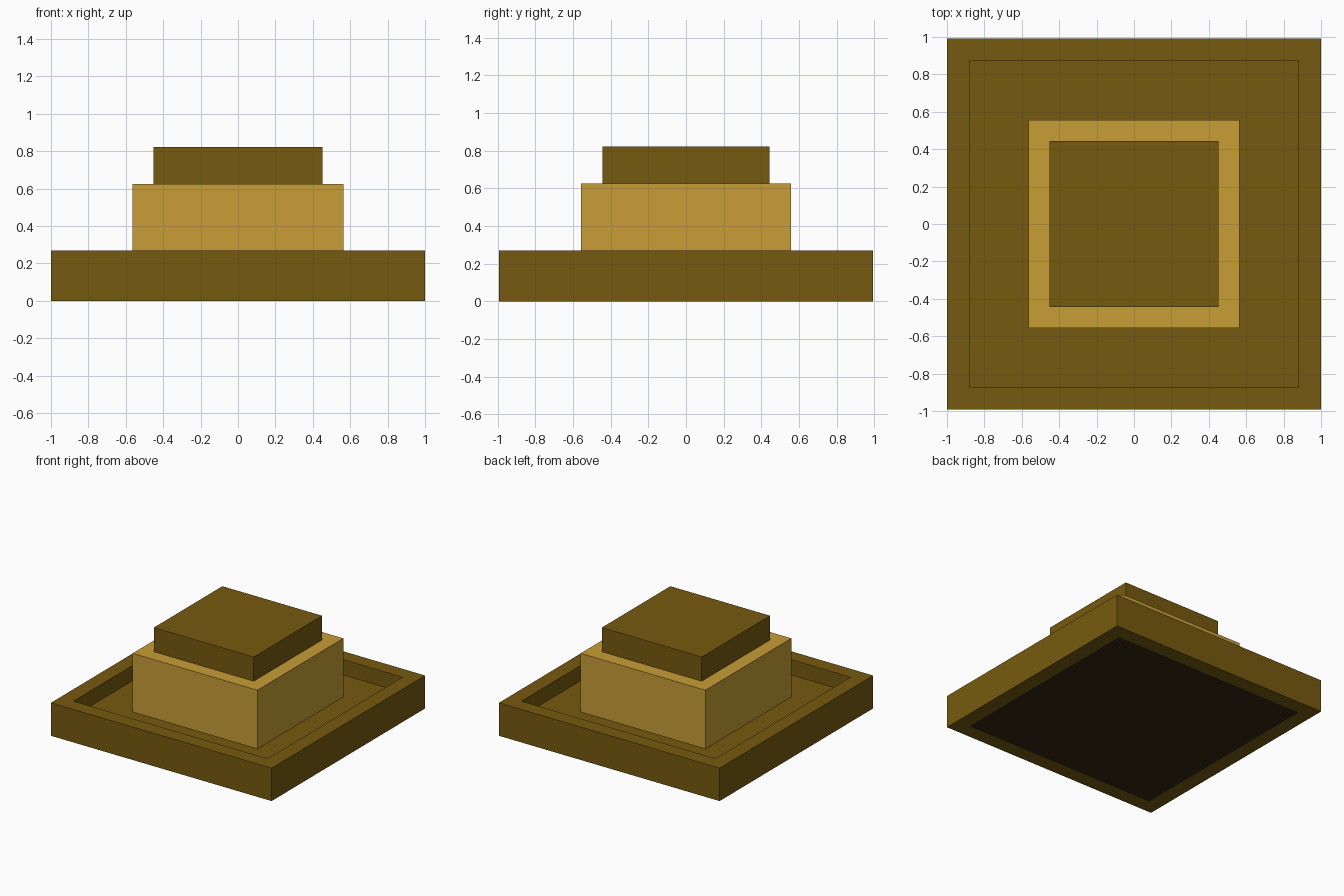
import bpy
import bmesh

if "Cube" in bpy.data.objects:
    bpy.data.objects.remove(bpy.data.objects["Cube"])


def material(name, colour):
    mat = bpy.data.materials.new(name)
    mat.diffuse_color = (*colour, 1.0)
    mat.use_nodes = True
    mat.node_tree.nodes["Principled BSDF"].inputs["Base Color"].default_value = mat.diffuse_color
    return mat


brown = material("dark bronze brown", (0.181, 0.102, 0.0044))
gold = material("warm gold", (0.578, 0.342, 0.037))
black = material("underside near black", (0.033, 0.021, 0.005))


def box_mesh(half_x, half_y, z0, z1):
    bm = bmesh.new()
    bmesh.ops.create_cube(bm, size=2.0)
    for v in bm.verts:
        v.co = (v.co.x * half_x, v.co.y * half_y, z1 if v.co.z > 0 else z0)
    bm.normal_update()
    return bm


def finish(bm, name, *mats):
    mesh = bpy.data.meshes.new(name)
    bm.to_mesh(mesh)
    bm.free()
    for mat in mats:
        mesh.materials.append(mat)
    obj = bpy.data.objects.new(name, mesh)
    bpy.context.collection.objects.link(obj)
    return obj


RIM = 0.12
FLOOR_Z = 0.145

# Base tray: sunken floor inside a raised rim, dark panel inset underneath
bm = box_mesh(1.0, 0.993, 0.0, 0.27)
top = next(f for f in bm.faces if f.normal.z > 0.9)
bottom = next(f for f in bm.faces if f.normal.z < -0.9)
bmesh.ops.inset_region(bm, faces=[top], thickness=RIM, use_even_offset=True)
# A second, zero-width inset becomes the walls when the floor is lowered
bmesh.ops.inset_region(bm, faces=[top], thickness=0.0)
for v in top.verts:
    v.co.z = FLOOR_Z
bmesh.ops.inset_region(bm, faces=[bottom], thickness=RIM, use_even_offset=True)
bottom.material_index = 1
bm.normal_update()
finish(bm, "base_tray", brown, black)

# Middle block standing on the tray floor
finish(box_mesh(0.565, 0.556, FLOOR_Z, 0.625), "middle_block", gold)

# Smaller cap on top
finish(box_mesh(0.452, 0.443, 0.625, 0.823), "top_cap", brown)
